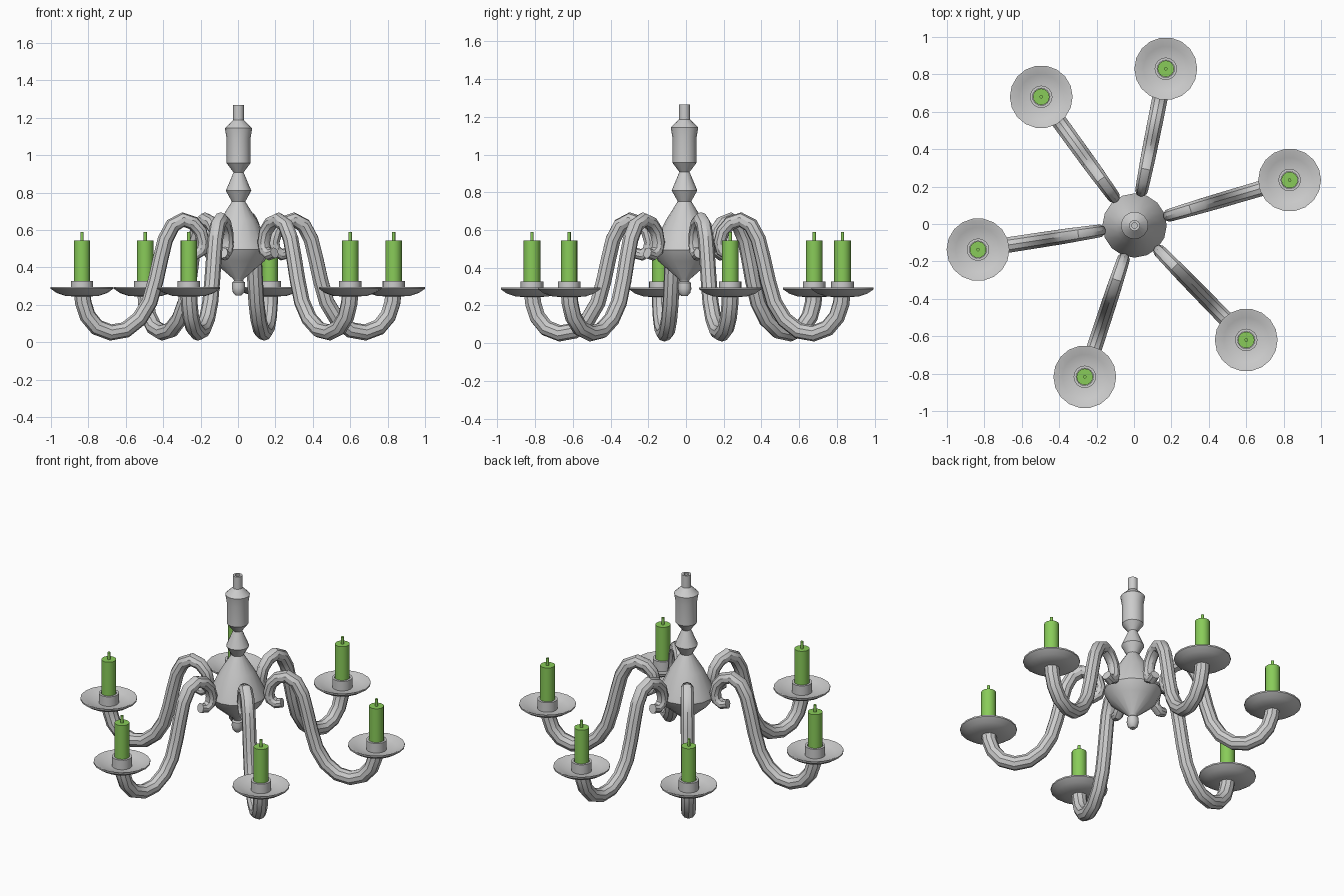
import bpy, bmesh
from math import sin, cos, pi, atan2, hypot
from mathutils import Vector

if "Cube" in bpy.data.objects:
    bpy.data.objects.remove(bpy.data.objects["Cube"])

green = bpy.data.materials.new("candle_green")
green.diffuse_color = (0.25, 0.6, 0.1, 1)
green.use_nodes = True
green.node_tree.nodes["Principled BSDF"].inputs["Base Color"].default_value = green.diffuse_color

def finish(name, bm, loc, mat=None):
    bmesh.ops.recalc_face_normals(bm, faces=bm.faces)
    me = bpy.data.meshes.new(name)
    bm.to_mesh(me)
    bm.free()
    ob = bpy.data.objects.new(name, me)
    bpy.context.collection.objects.link(ob)
    ob.location = loc
    if mat:
        me.materials.append(mat)
    bpy.ops.object.select_all(action='DESELECT')
    ob.select_set(True)
    bpy.context.view_layer.objects.active = ob
    bpy.ops.object.shade_smooth_by_angle(angle=0.6)
    return ob

def skin(bm, rings):
    # bridge consecutive rings and cap both ends
    vs = [[bm.verts.new(p) for p in r] for r in rings]
    for a, b in zip(vs, vs[1:]):
        n = len(a)
        for i in range(n):
            bm.faces.new((a[i], a[(i + 1) % n], b[(i + 1) % n], b[i]))
    bm.faces.new(vs[0])
    bm.faces.new(vs[-1])

def lathe(name, profile, sides, loc, mat=None):
    bm = bmesh.new()
    ang = [2 * pi * i / sides for i in range(sides)]
    skin(bm, [[(r * cos(a), r * sin(a), z) for a in ang] for r, z in profile])
    return finish(name, bm, loc, mat)

def arm(name, path, theta, stretch, loc, sides=10):
    # tapered tube swept in a vertical plane facing theta
    pts = [Vector((r * stretch, z)) for r, z in path]
    out, side = Vector((cos(theta), sin(theta), 0)), Vector((-sin(theta), cos(theta), 0))
    up = Vector((0, 0, 1))
    rings, last = [], len(pts) - 1
    for k, p in enumerate(pts):
        t = (pts[min(k + 1, last)] - pts[max(k - 1, 0)]).normalized()
        f = k / last
        rad = 0.045 - 0.006 * f if f < 0.6 else 0.0414 - 0.03 * (f - 0.6)
        nrm = out * -t.y + up * t.x
        c = out * p.x + up * p.y
        rings.append([c + rad * (cos(2 * pi * i / sides) * nrm + sin(2 * pi * i / sides) * side)
                      for i in range(sides)])
    bm = bmesh.new()
    skin(bm, rings)
    return finish(name, bm, loc)

hub = Vector((0.003, -0.008, 0))

# Turned central column with bottom finial
lathe("central_column", [
    (0.016, 0.25), (0.03, 0.265), (0.036, 0.29), (0.034, 0.32), (0.024, 0.328), (0.028, 0.338),
    (0.14, 0.435), (0.172, 0.495), (0.165, 0.515), (0.10, 0.65), (0.036, 0.752), (0.068, 0.81),
    (0.027, 0.908), (0.064, 0.957), (0.064, 1.09), (0.073, 1.144), (0.029, 1.187),
    (0.029, 1.267), (0.015, 1.267), (0.015, 1.24)], 16, hub)

# S-shaped arm centre line, from drip plate to hook at the hub
PATH = [(0.845, 0.275), (0.838, 0.21), (0.815, 0.14), (0.765, 0.08), (0.69, 0.052), (0.61, 0.066),
        (0.535, 0.125), (0.48, 0.215), (0.447, 0.33), (0.42, 0.45), (0.395, 0.55), (0.355, 0.625),
        (0.30, 0.655), (0.245, 0.637), (0.205, 0.592), (0.19, 0.535), (0.2, 0.49),
        (0.235, 0.468), (0.272, 0.478)]

CANDLES = [(0.832, 0.235), (0.17, 0.83), (-0.496, 0.68),
           (-0.834, -0.137), (-0.263, -0.817), (0.6, -0.62)]

for n, (x, y) in enumerate(CANDLES, 1):
    d = Vector((x, y, 0)) - hub
    arm(f"arm_{n}", PATH, atan2(d.y, d.x), hypot(d.x, d.y) / 0.845, hub)
    spot = (x, y, 0)
    # Dished drip plate
    lathe(f"drip_plate_{n}", [(0.05, 0.245), (0.09, 0.248), (0.135, 0.263), (0.168, 0.286),
                              (0.168, 0.295), (0.158, 0.294), (0.12, 0.276), (0.06, 0.265)], 18, spot)
    # Candle socket
    lathe(f"candle_cup_{n}", [(0.06, 0.255), (0.06, 0.327), (0.046, 0.327), (0.046, 0.3)], 16, spot)
    # Candle with wick
    lathe(f"candle_{n}", [(0.044, 0.29), (0.044, 0.545), (0.009, 0.545), (0.009, 0.59)], 16, spot, green)
